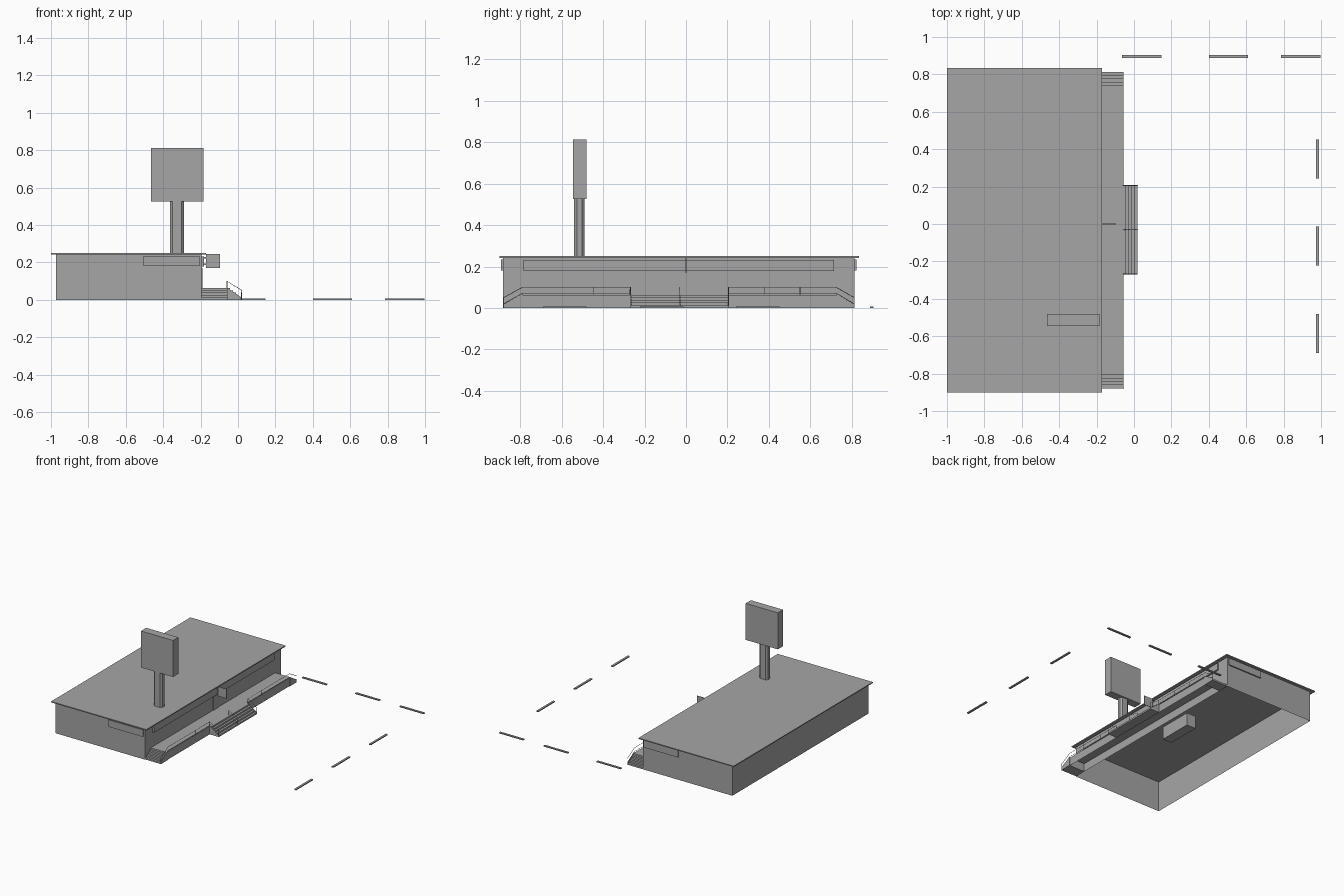
import bpy, bmesh
from mathutils import Vector

if "Cube" in bpy.data.objects:
    bpy.data.objects.remove(bpy.data.objects["Cube"])

grey = bpy.data.materials.new("plain_grey")
grey.use_nodes = True
grey.diffuse_color = (0.38, 0.38, 0.38, 1)
grey.node_tree.nodes["Principled BSDF"].inputs["Base Color"].default_value = grey.diffuse_color


def finish(name, bm):
    mesh = bpy.data.meshes.new(name)
    bm.to_mesh(mesh)
    bm.free()
    mesh.materials.append(grey)
    obj = bpy.data.objects.new(name, mesh)
    bpy.context.collection.objects.link(obj)
    return obj


def box(name, x, y, z, open_bottom=False):
    """Box from (min, max) pairs, optionally with no underside."""
    bm = bmesh.new()
    bmesh.ops.create_cube(bm, size=1)
    for v in bm.verts:
        v.co = [r[0] + (c + 0.5) * (r[1] - r[0]) for c, r in zip(v.co, (x, y, z))]
    bm.normal_update()
    if open_bottom:
        bmesh.ops.delete(bm, geom=[f for f in bm.faces if f.normal.z < -0.9], context='FACES')
    return finish(name, bm)


def prism(name, points, sweep):
    """Extrude a flat outline along a vector."""
    bm = bmesh.new()
    face = bm.faces.new([bm.verts.new(p) for p in points])
    ext = bmesh.ops.extrude_face_region(bm, geom=[face], use_keep_orig=True)
    bmesh.ops.translate(bm, vec=sweep, verts=[e for e in ext["geom"] if isinstance(e, bmesh.types.BMVert)])
    bmesh.ops.recalc_face_normals(bm, faces=bm.faces)
    return finish(name, bm)


def stairs(name, start, run, sweep, height, count):
    """Stepped flight descending along run, swept sideways."""
    start, run, up = Vector(start), Vector(run), Vector((0, 0, 1))
    pts = [start]
    for i in range(count):
        h = height * (1 - i / count)
        pts += [start + run * (i / count) + up * h, start + run * ((i + 1) / count) + up * h]
    return prism(name, pts + [start + run], sweep)


def rail(name, *paths):
    """Thin bars along open paths."""
    curve = bpy.data.curves.new(name, 'CURVE')
    curve.dimensions = '3D'
    curve.bevel_depth = 0.0018
    curve.bevel_resolution = 0
    curve.use_fill_caps = True
    for path in paths:
        s = curve.splines.new('POLY')
        s.points.add(len(path) - 1)
        for p, co in zip(s.points, path):
            p.co = (*co, 1)
    curve.materials.append(grey)
    obj = bpy.data.objects.new(name, curve)
    bpy.context.collection.objects.link(obj)


FRONT, EDGE, DECK = -0.195, -0.06, 0.064

# Building shell and overhanging roof
box("building_walls", (-0.973, FRONT), (-0.883, 0.812), (0, 0.243), True)
box("roof_slab", (-1, -0.17), (-0.9, 0.835), (0.242, 0.25))
box("inner_counter", (-0.41, -0.33), (-0.07, 0.2), (0, 0.1))

# Wall sign boards
box("front_fascia_board", (FRONT, -0.183), (-0.785, 0.715), (0.178, 0.232))
box("right_fascia_board", (-0.505, -0.205), (-0.893, -0.883), (0.18, 0.235))
box("left_fascia_board", (-0.505, -0.205), (0.812, 0.822), (0.18, 0.235))

# Hanging blade sign and brackets
box("blade_sign", (-0.172, -0.097), (-0.002, 0.002), (0.17, 0.245))
for i, z in enumerate((0.19, 0.225)):
    box(f"blade_bracket_{i}", (-0.185, -0.17), (-0.002, 0.002), (z - 0.003, z + 0.003))

# Entrance door
box("door", (FRONT, FRONT + 0.004), (-0.035, 0.03), (DECK, 0.17))

# Raised walkway with end stairs, cheeks and railings
box("walkway", (FRONT, EDGE), (-0.79, 0.725), (0, DECK), True)
ends = (("right", -1, -0.79, -0.88, -0.27, (-0.445,)),
        ("left", 1, 0.725, 0.812, 0.205, (0.38, 0.55)))
for side, d, y0, y1, inner, posts in ends:
    stairs(f"{side}_end_stairs", (FRONT, y0, 0), (0, y1 - y0, 0), (EDGE - FRONT, 0, 0), DECK, 5)
    prism(f"{side}_end_cheek", [(EDGE, y0, 0), (EDGE, y0, 0.07), (EDGE, y1, 0.018), (EDGE, y1, 0)],
          (0.004, 0, 0))
    x = EDGE + 0.002
    rail(f"{side}_walkway_rail",
         [(x, inner, DECK), (x, inner, 0.1), (x, y0, 0.1), (x, y1, 0.05), (x, y1, 0)],
         [(x, inner, 0.071), (x, y0, 0.071), (x, y1, 0.02)],
         *[[(x, y, DECK), (x, y, 0.1)] for y in posts])

# Front stairs with three sloping handrails
stairs("front_stairs", (EDGE, -0.265, 0), (0.08, 0, 0), (0, 0.47, 0), DECK, 5)
for i, y in enumerate((-0.267, -0.03, 0.205)):
    prism(f"front_cheek_{i}", [(EDGE, y, 0), (EDGE, y, 0.066), (0.02, y, 0.012), (0.02, y, 0)],
          (0, 0.003, 0))
    rail(f"front_handrail_{i}", [(EDGE, y, DECK), (EDGE, y, 0.1), (0.019, y, 0.052), (0.019, y, 0)])

# Rooftop pole sign
pole = box("sign_pole", (-0.364, -0.29), (-0.54, -0.49), (0.245, 0.527))
bm = bmesh.new()
bm.from_mesh(pole.data)
uprights = [e for e in bm.edges if abs(e.verts[0].co.z - e.verts[1].co.z) > 0.1]
bmesh.ops.bevel(bm, geom=uprights, offset=0.013, segments=1, affect='EDGES')
bm.to_mesh(pole.data)
bm.free()
box("sign_board", (-0.465, -0.185), (-0.545, -0.48), (0.525, 0.813))

# Parking kerbs along the back and left side
for i, x in enumerate((-0.063, 0.4, 0.787)):
    box(f"back_kerb_{i}", (x, x + 0.21), (0.888, 0.904), (0, 0.008))
for i, y in enumerate((-0.69, -0.223, 0.242)):
    box(f"left_kerb_{i}", (0.974, 0.99), (y, y + 0.21), (0, 0.008))
